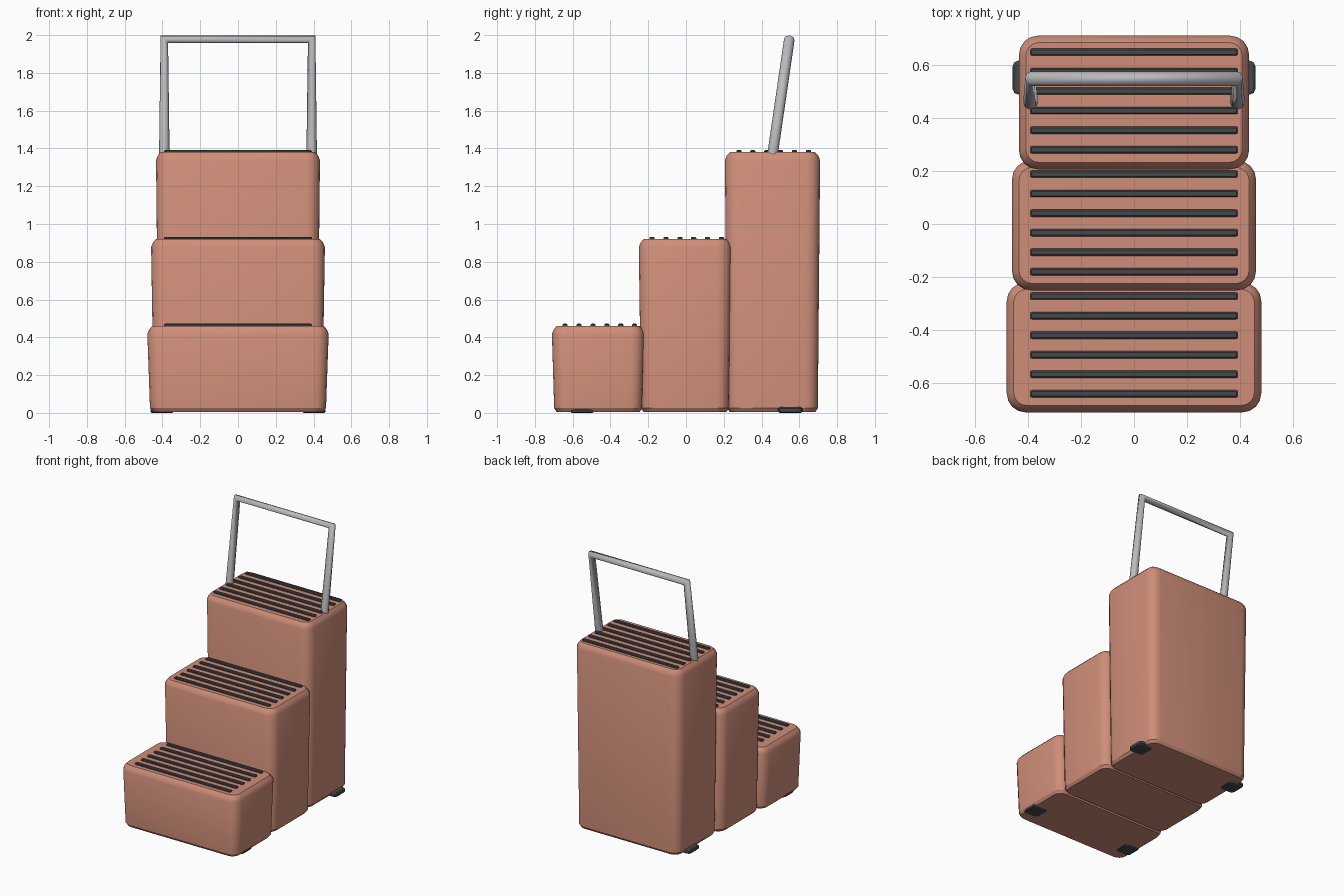
import bpy, bmesh, math

if "Cube" in bpy.data.objects:
    bpy.data.objects.remove(bpy.data.objects["Cube"])


def material(name, rgb):
    m = bpy.data.materials.new(name)
    m.diffuse_color = (*rgb, 1)
    m.use_nodes = True
    m.node_tree.nodes["Principled BSDF"].inputs["Base Color"].default_value = m.diffuse_color
    return m


CLAY = material("clay", (0.62, 0.27, 0.19))
DARK = material("dark_rubber", (0.06, 0.065, 0.07))
METAL = material("brushed_metal", (0.5, 0.5, 0.52))


def rounded_rect(hx, hy, r, seg=4):
    pts = []
    for i, (sx, sy) in enumerate([(1, 1), (-1, 1), (-1, -1), (1, -1)]):
        for k in range(seg + 1):
            a = math.radians(90 * (i + k / seg))
            pts.append((sx * (hx - r) + r * math.cos(a), sy * (hy - r) + r * math.sin(a)))
    return pts


def loft(name, cx, cy, sections, mat, seg=4):
    """Stack of rounded rectangles: each section is (z, half x, half y, radius)."""
    bm = bmesh.new()
    rings = [[bm.verts.new((cx + x, cy + y, z)) for x, y in rounded_rect(hx, hy, r, seg)]
             for z, hx, hy, r in sections]
    n = len(rings[0])
    for a, b in zip(rings, rings[1:]):
        for i in range(n):
            j = (i + 1) % n
            bm.faces.new((a[i], a[j], b[j], b[i]))
    bm.faces.new(rings[0][::-1])
    bm.faces.new(rings[-1])
    me = bpy.data.meshes.new(name)
    bm.to_mesh(me)
    bm.free()
    ob = bpy.data.objects.new(name, me)
    bpy.context.collection.objects.link(ob)
    me.materials.append(mat)
    bpy.ops.object.select_all(action='DESELECT')
    ob.select_set(True)
    bpy.context.view_layer.objects.active = ob
    bpy.ops.object.shade_smooth_by_angle(angle=math.radians(30))
    return ob


# Step blocks, slightly wider at the top, each with six grip strips
steps = [("low", -0.465, 0.480, 0.245, 0.46),
         ("middle", -0.005, 0.460, 0.245, 0.92),
         ("high", 0.458, 0.434, 0.252, 1.38)]
for n, (label, cy, hx, hy, h) in enumerate(steps):
    loft(label + "_step", 0, cy, [
        (0.005, hx - 0.028, hy - 0.025, 0.055),
        (0.025, hx - 0.014, hy - 0.012, 0.065),
        (h - 0.042, hx, hy, 0.072),
        (h - 0.018, hx - 0.010, hy - 0.010, 0.062),
        (h, hx - 0.026, hy - 0.026, 0.05)], CLAY)
    for i in range(6):
        y = -0.64 + 0.46 * n + 0.0736 * i
        loft(f"{label}_grip_strip_{i + 1}", 0, y, [
            (h - 0.008, 0.391, 0.0135, 0.006),
            (h + 0.007, 0.391, 0.0135, 0.006),
            (h + 0.012, 0.386, 0.0085, 0.004)], DARK, 2)

# Feet under the outer corners
for side, s in (("left", -1), ("right", 1)):
    for label, x, y, z in (("front", 0.405, -0.55, 0.02), ("back", 0.400, 0.552, 0.03)):
        loft(f"{label}_{side}_foot", s * x, y, [
            (0.0, 0.052, 0.055, 0.02),
            (0.006, 0.058, 0.064, 0.022),
            (z - 0.006, 0.058, 0.064, 0.022),
            (z, 0.052, 0.055, 0.02)], DARK, 2)

# Leaning handle: one swept tube with sharp mitred corners
cu = bpy.data.curves.new("handle", 'CURVE')
cu.dimensions = '3D'
cu.bevel_depth = 0.028
cu.bevel_resolution = 2
cu.use_fill_caps = True
sp = cu.splines.new('POLY')
path = [(-0.39, 0.457, 1.36), (-0.39, 0.547, 1.978), (0.39, 0.547, 1.978), (0.39, 0.457, 1.36)]
sp.points.add(len(path) - 1)
for p, co in zip(sp.points, path):
    p.co = (*co, 1)
handle = bpy.data.objects.new("handle", cu)
bpy.context.collection.objects.link(handle)
cu.materials.append(METAL)
bpy.ops.object.select_all(action='DESELECT')
handle.select_set(True)
bpy.context.view_layer.objects.active = handle
bpy.ops.object.convert(target='MESH')
